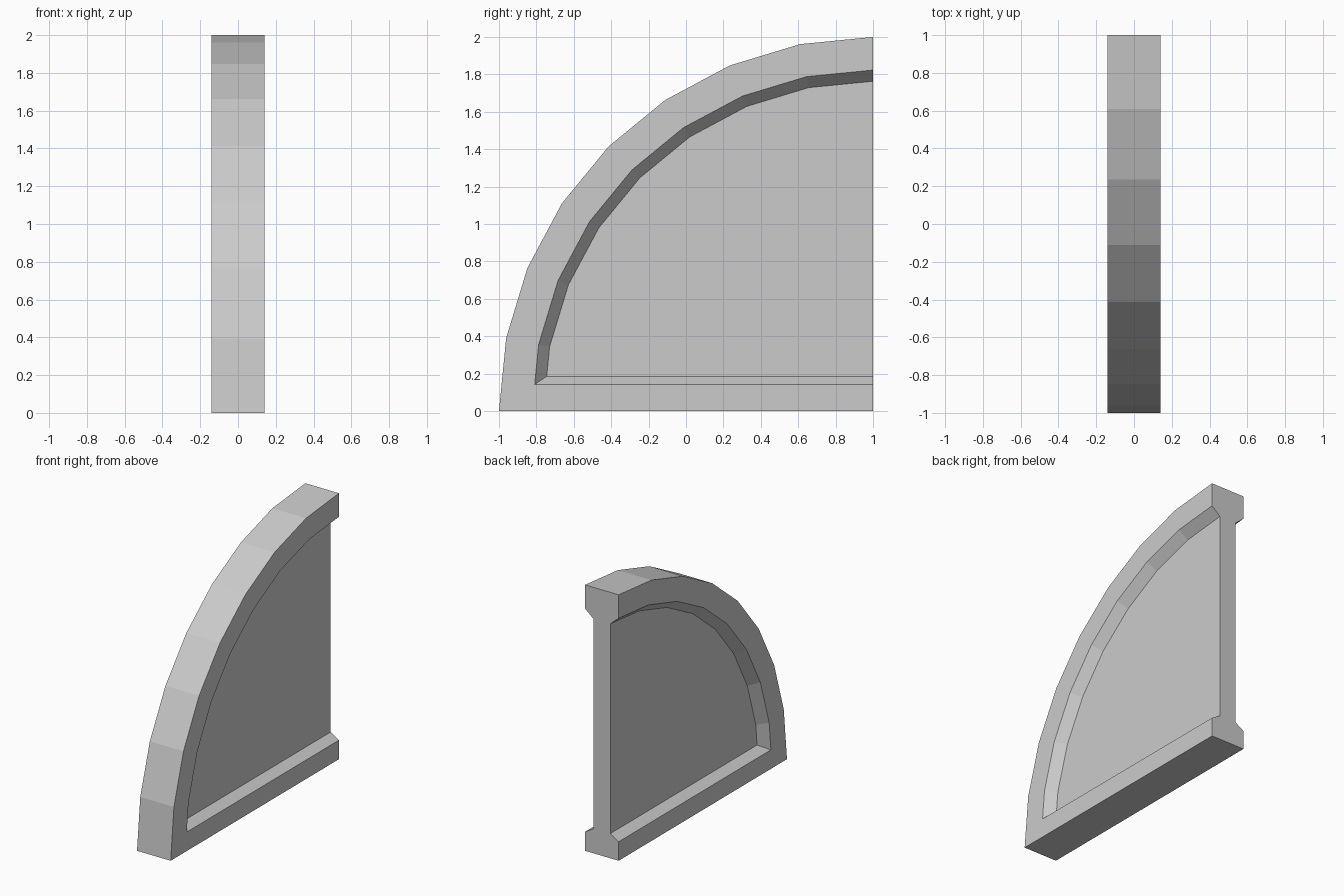
import bpy, bmesh
from math import sin, cos, radians

if "Cube" in bpy.data.objects:
    bpy.data.objects.remove(bpy.data.objects["Cube"])

SEGS = 8


def quarter(radius, base):
    """Quarter-disc outline in (y, z), centred on y=1, z=0, cut flat at z=base."""
    arc = [(1 - radius * cos(radians(90 * i / SEGS)),
            radius * sin(radians(90 * i / SEGS))) for i in range(SEGS + 1)]
    (y0, z0), (y1, z1) = arc[0], arc[1]
    arc[0] = (y0 + (y1 - y0) * (base - z0) / (z1 - z0), base)
    return arc + [(1, base)]


bm = bmesh.new()


def ring(radius, base, x):
    return [bm.verts.new((x, y, z)) for y, z in quarter(radius, base)]


def strip(a, b):
    """Join two outlines along the arc and the base, leaving the cut end open."""
    n = len(a)
    for i in range(n):
        if i != n - 2:
            j = (i + 1) % n
            bm.faces.new((a[i], a[j], b[j], b[i]))


# Both sides: flat frame, chamfer and recessed panel
sides = []
for s in (-1, 1):
    rings = [ring(2.0, 0.0, 0.14 * s),
             ring(1.823, 0.143, 0.14 * s),
             ring(1.763, 0.185, 0.07 * s)]
    strip(rings[0], rings[1])
    strip(rings[1], rings[2])
    bm.faces.new(rings[2])
    sides.append(rings)

# Outer rim and underside
left, right = sides
strip(left[0], right[0])

# I-shaped cut end at the back
top, low = -2, -1
end = [r[top] for r in left] + [r[low] for r in reversed(left)]
end += [r[low] for r in right] + [r[top] for r in reversed(right)]
bm.faces.new(end)

bmesh.ops.recalc_face_normals(bm, faces=bm.faces)
mesh = bpy.data.meshes.new("quarter_round_panel")
bm.to_mesh(mesh)
bm.free()
obj = bpy.data.objects.new("quarter_round_panel", mesh)
bpy.context.collection.objects.link(obj)
